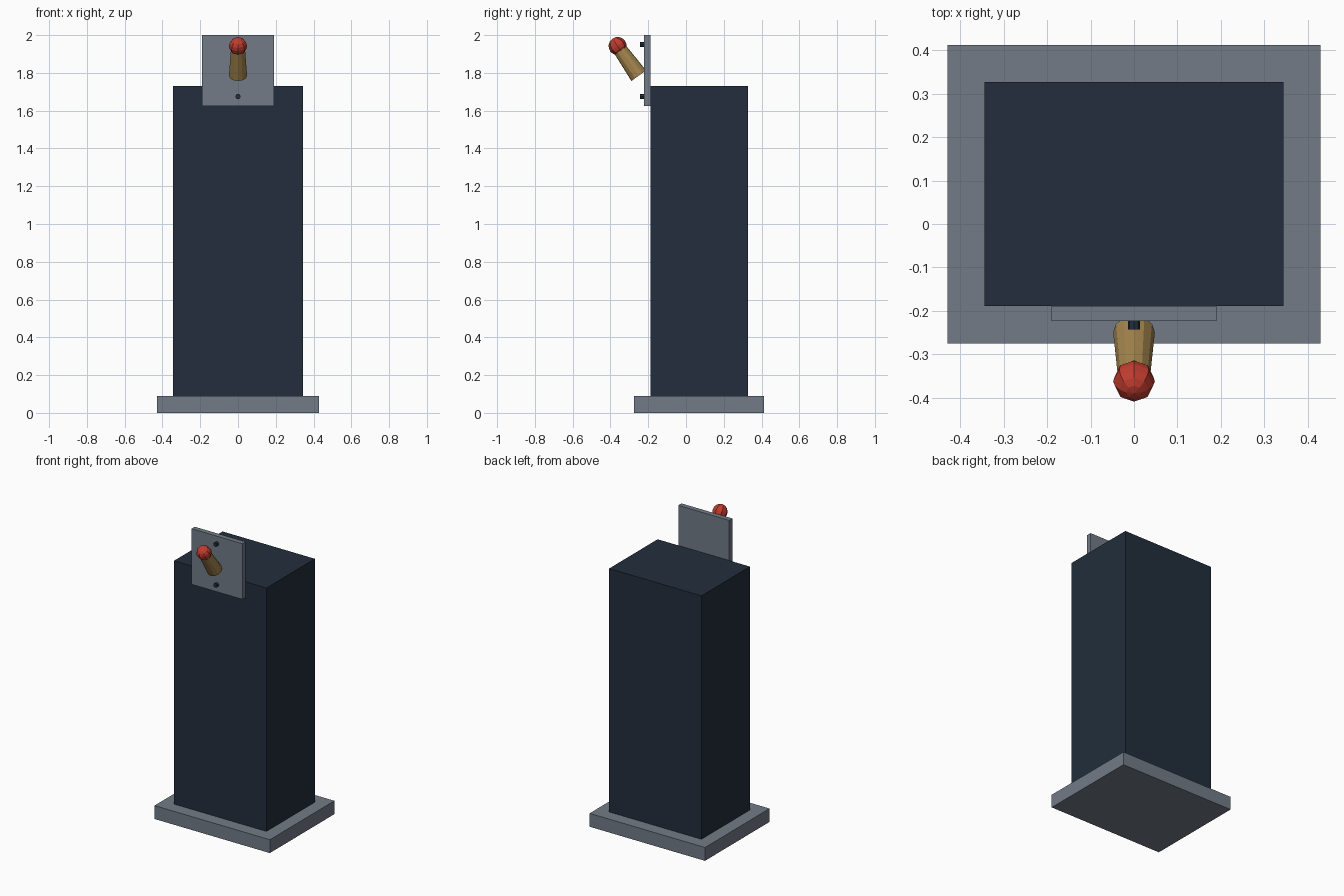
import bpy
from math import radians
from mathutils import Vector

if "Cube" in bpy.data.objects:
    bpy.data.objects.remove(bpy.data.objects["Cube"])


def material(name, rgb):
    m = bpy.data.materials.new(name)
    m.diffuse_color = (*rgb, 1)
    m.use_nodes = True
    m.node_tree.nodes["Principled BSDF"].inputs["Base Color"].default_value = m.diffuse_color
    return m


NAVY = material("dark navy", (0.016, 0.027, 0.045))
GREY = material("slate grey", (0.168, 0.198, 0.24))
BRASS = material("brass", (0.37, 0.235, 0.075))
RED = material("red", (0.53, 0.045, 0.028))


def finish(name, mat):
    ob = bpy.context.object
    ob.name = name
    ob.data.materials.append(mat)
    return ob


def box(name, lo, hi, mat):
    lo, hi = Vector(lo), Vector(hi)
    bpy.ops.mesh.primitive_cube_add(size=1, location=(lo + hi) / 2)
    ob = finish(name, mat)
    ob.scale = hi - lo
    return ob


# Plinth, tall cabinet and switch plate
box("plinth", (-0.43, -0.275, 0), (0.43, 0.412, 0.09), GREY)
box("cabinet", (-0.344, -0.189, 0.001), (0.344, 0.327, 1.73), NAVY)
box("switch_plate", (-0.19, -0.223, 1.625), (0.19, -0.189, 2.0), GREY)

# Screws above and below the lever
for name, z in (("lower_screw", 1.675), ("upper_screw", 1.95)):
    bpy.ops.mesh.primitive_cylinder_add(vertices=8, radius=0.014, depth=0.036,
                                        location=(0, -0.225, z),
                                        rotation=(radians(90), 0, 0))
    finish(name, NAVY)

# Tapered lever leaning forward, with a faceted knob
base, knob = Vector((0, -0.25, 1.785)), Vector((0, -0.362, 1.942))
axis = knob - base
tilt = axis.to_track_quat('Z', 'Y').to_euler()
bpy.ops.mesh.primitive_cone_add(vertices=12, radius1=0.048, radius2=0.036,
                                depth=axis.length, location=(base + knob) / 2,
                                rotation=tilt)
finish("lever", BRASS)
bpy.ops.mesh.primitive_uv_sphere_add(segments=8, ring_count=8, radius=0.048,
                                     location=knob, rotation=tilt)
finish("knob", RED)
